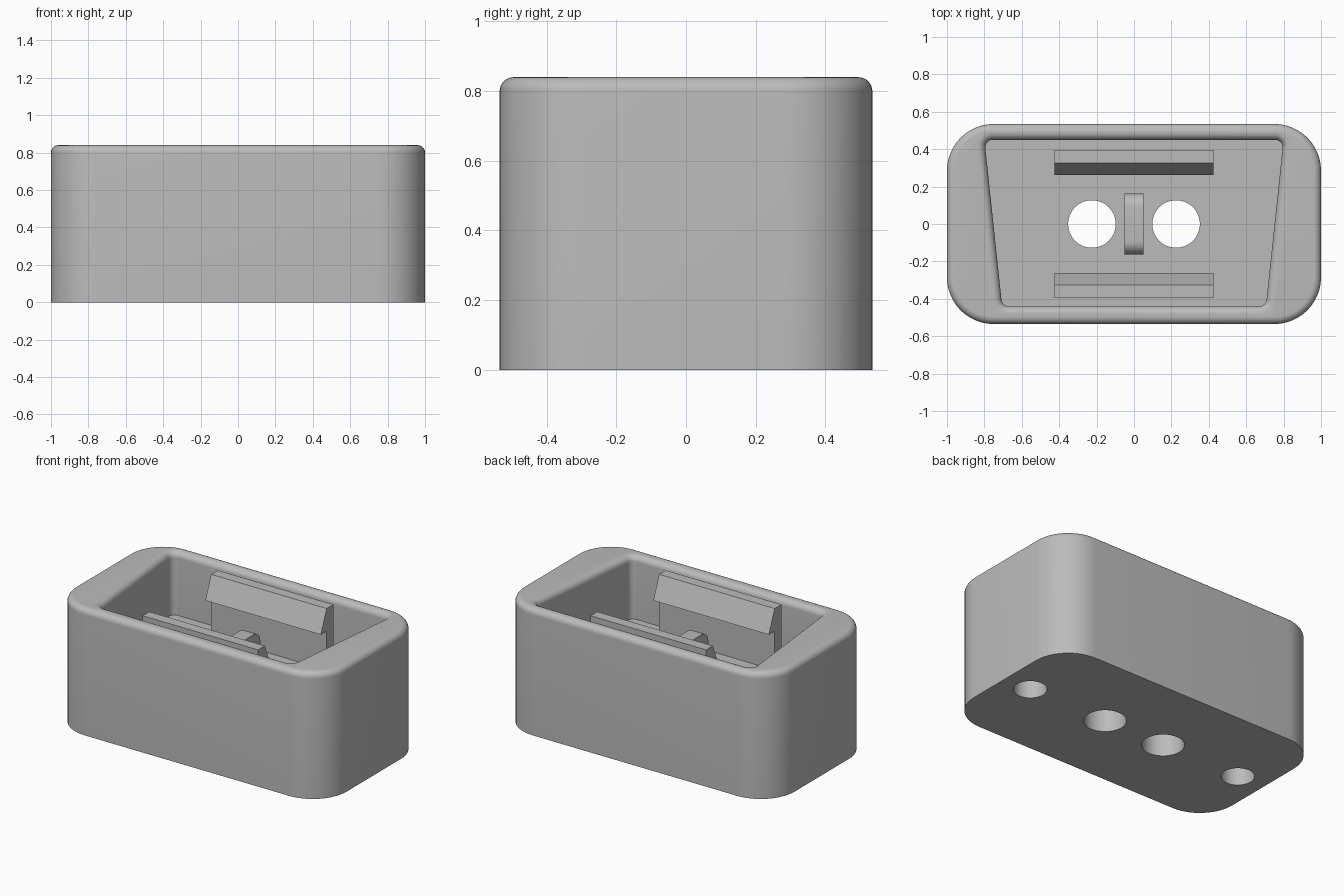
import bpy, bmesh, math
from mathutils import Vector

if "Cube" in bpy.data.objects:
    bpy.data.objects.remove(bpy.data.objects["Cube"], do_unlink=True)

HEIGHT, FLOOR, FILLET = 0.84, 0.42, 0.04

grey = bpy.data.materials.new("plain grey")
grey.use_nodes = True
grey.diffuse_color = (0.5, 0.5, 0.5, 1)
grey.node_tree.nodes["Principled BSDF"].inputs["Base Color"].default_value = (0.5, 0.5, 0.5, 1)


def rounded(centres, radius, steps=12):
    """Outline around circles of one radius at counter-clockwise centres."""
    pts, n = [], len(centres)
    for i, c in enumerate(centres):
        c, before, after = Vector(c), Vector(centres[i - 1]), Vector(centres[(i + 1) % n])
        d1, d2 = c - before, after - c
        a = math.atan2(-d1.x, d1.y)
        b = math.atan2(-d2.x, d2.y)
        a, b = math.atan2(-d1.x, d1.y) , b
        # outward normal of a counter-clockwise edge is (dy, -dx)
        turn = (b - a) % math.tau
        for k in range(steps + 1):
            t = a + turn * k / steps
            pts.append((c.x + radius * math.cos(t), c.y + radius * math.sin(t)))
    return pts


def loft(name, rings):
    """Closed solid from a stack of (outline, z) rings."""
    bm = bmesh.new()
    loops = [[bm.verts.new((x, y, z)) for x, y in outline] for outline, z in rings]
    n = len(loops[0])
    for low, high in zip(loops, loops[1:]):
        for i in range(n):
            j = (i + 1) % n
            bm.faces.new((low[i], low[j], high[j], high[i]))
    bm.faces.new(loops[0][::-1])
    bm.faces.new(loops[-1])
    return finish(name, bm)


def extrude_x(name, profile, half):
    """Prism along x from a (y, z) profile."""
    bm = bmesh.new()
    face = bm.faces.new([bm.verts.new((-half, y, z)) for y, z in profile])
    out = bmesh.ops.extrude_face_region(bm, geom=[face])
    bmesh.ops.translate(bm, vec=(2 * half, 0, 0),
                        verts=[v for v in out["geom"] if isinstance(v, bmesh.types.BMVert)])
    return finish(name, bm)


def finish(name, bm):
    bmesh.ops.recalc_face_normals(bm, faces=bm.faces)
    mesh = bpy.data.meshes.new(name)
    bm.to_mesh(mesh)
    bm.free()
    mesh.materials.append(grey)
    ob = bpy.data.objects.new(name, mesh)
    bpy.context.collection.objects.link(ob)
    return ob


def activate(ob):
    bpy.ops.object.select_all(action="DESELECT")
    ob.select_set(True)
    bpy.context.view_layer.objects.active = ob


def smooth(ob):
    activate(ob)
    bpy.ops.object.shade_smooth_by_angle(angle=math.radians(30))


def circle(x, radius, n=64):
    return [(x + radius * math.cos(math.tau * k / n), radius * math.sin(math.tau * k / n))
            for k in range(n)]


arc = [math.pi / 2 * k / 8 for k in range(9)]

# Outer block with a rounded upper edge
corners = [(-0.75, -0.285), (0.75, -0.285), (0.75, 0.285), (-0.75, 0.285)]
rings = [(rounded(corners, 0.25), 0)]
rings += [(rounded(corners, 0.25 - FILLET * (1 - math.cos(t))),
           HEIGHT - FILLET * (1 - math.sin(t))) for t in arc]
body = loft("body", rings)

# Tapered pocket that flares out at the rim
taper = [(-0.669, -0.40), (0.669, -0.40), (0.755, 0.41), (-0.755, 0.41)]
rings = [(rounded(taper, 0.04), FLOOR)]
rings += [(rounded(taper, 0.04 + FILLET * (1 - math.cos(t))),
           HEIGHT - FILLET * (1 - math.sin(t))) for t in arc]
rings.append((rounded(taper, 0.04 + FILLET), HEIGHT + 0.1))
cutters = [loft("pocket_cutter", rings)]

# Through holes and shallow holes in the underside
for side in (-1, 1):
    cutters.append(loft("cable_hole_cutter", [(circle(side * 0.225, 0.127), -0.1),
                                              (circle(side * 0.225, 0.127), 0.6)]))
    cutters.append(loft("blind_hole_cutter", [(circle(side * 0.805, 0.10), -0.1),
                                              (circle(side * 0.805, 0.10), 0.2)]))

for cutter in cutters:
    cutter.hide_render = True
    activate(body)
    mod = body.modifiers.new("cut", "BOOLEAN")
    mod.operation, mod.solver, mod.object = "DIFFERENCE", "EXACT", cutter
    bpy.ops.object.modifier_apply(modifier=mod.name)
    bpy.data.objects.remove(cutter, do_unlink=True)
smooth(body)

# Hooked clips facing each other
base = FLOOR - 0.01
hook = [(0.395, base), (0.395, 0.83), (0.325, 0.83), (0.263, 0.68), (0.325, 0.68), (0.325, base)]
for name, side in (("back_clip", 1), ("front_clip", -1)):
    extrude_x(name, [(side * y, z) for y, z in hook], 0.425)

# Middle tab with rounded upper corners
R, TOP, HALF = 0.07, 0.645, 0.163
right = [(HALF - R + R * math.cos(t), TOP - R + R * math.sin(t)) for t in arc]
left = [(-y, z) for y, z in reversed(right)]
smooth(extrude_x("centre_tab", [(-HALF, base), (HALF, base)] + right + left, 0.05))
